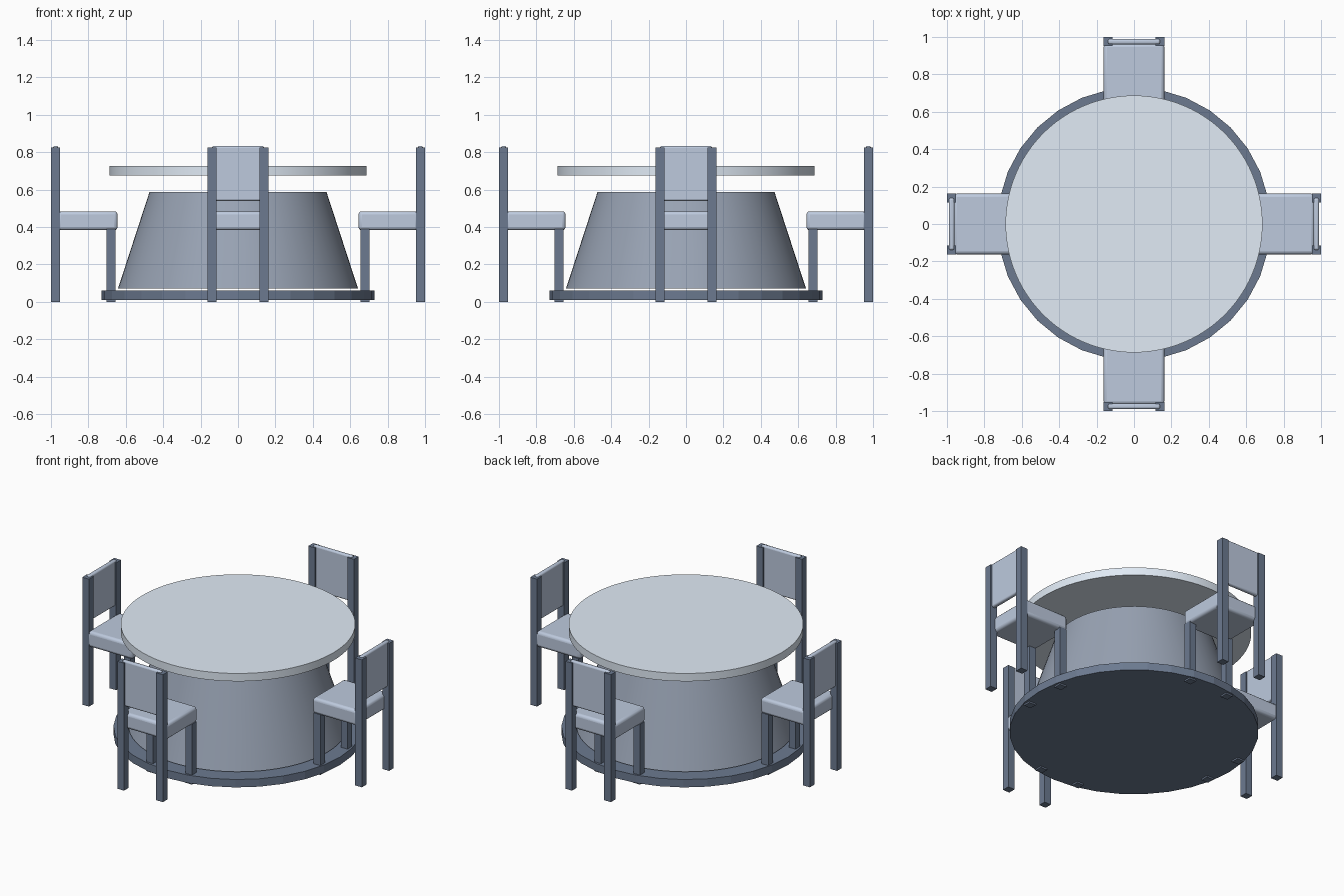
import bpy, math
from mathutils import Matrix

if "Cube" in bpy.data.objects:
    bpy.data.objects.remove(bpy.data.objects["Cube"])


def colour(name, rgb):
    mat = bpy.data.materials.new(name)
    mat.diffuse_color = (*rgb, 1)
    mat.use_nodes = True
    mat.node_tree.nodes["Principled BSDF"].inputs["Base Color"].default_value = mat.diffuse_color
    return mat


DARK = colour("dark slate", (0.15, 0.195, 0.28))
PEDESTAL = colour("slate", (0.32, 0.37, 0.46))
SEAT = colour("blue grey", (0.51, 0.59, 0.73))
TOP = colour("pale grey", (0.75, 0.83, 0.92))


def cone(name, r1, r2, z0, z1, sides, mat, smooth=True):
    bpy.ops.mesh.primitive_cone_add(vertices=sides, radius1=r1, radius2=r2,
                                    depth=z1 - z0, location=(0, 0, (z0 + z1) / 2))
    ob = bpy.context.object
    ob.name = name
    ob.data.materials.append(mat)
    if smooth:
        bpy.ops.object.shade_smooth_by_angle(angle=math.radians(30))
    return ob


def box(name, x, y, z, turn, mat, bevel=0.0):
    # Box from (min, max) ranges, turned about the table centre
    bpy.ops.mesh.primitive_cube_add(size=1)
    ob = bpy.context.object
    ob.name = name
    size = [r[1] - r[0] for r in (x, y, z)]
    centre = [(r[0] + r[1]) / 2 for r in (x, y, z)]
    ob.data.transform(Matrix.Translation(centre) @ Matrix.Diagonal((*size, 1)))
    ob.data.materials.append(mat)
    ob.rotation_euler.z = turn
    if bevel:
        mod = ob.modifiers.new("Rounded edges", 'BEVEL')
        mod.width = bevel
        mod.segments = 3
        bpy.ops.object.shade_smooth_by_angle(angle=math.radians(35))
    return ob


# Table: base plate, tapered pedestal, round top
cone("table_base", 0.73, 0.73, 0.01, 0.061, 32, DARK, smooth=False)
cone("table_pedestal", 0.642, 0.473, 0.07, 0.588, 64, PEDESTAL)
cone("table_top", 0.687, 0.687, 0.676, 0.727, 96, TOP)

# Four chairs facing the table
for i, side in enumerate(("front", "right", "back", "left")):
    turn = i * math.pi / 2
    box(f"{side}_chair_seat", (-0.162, 0.162), (-0.965, -0.644), (0.383, 0.484), turn, SEAT, 0.018)
    box(f"{side}_chair_backrest", (-0.139, 0.139), (-0.989, -0.961), (0.54, 0.833), turn, SEAT, 0.01)
    for s, hand in ((-1, "left"), (1, "right")):
        x = sorted((s * 0.115, s * 0.163))
        box(f"{side}_chair_front_leg_{hand}", x, (-0.703, -0.655), (0, 0.39), turn, DARK)
        box(f"{side}_chair_back_post_{hand}", x, (-1.0, -0.952), (0, 0.824), turn, DARK)
